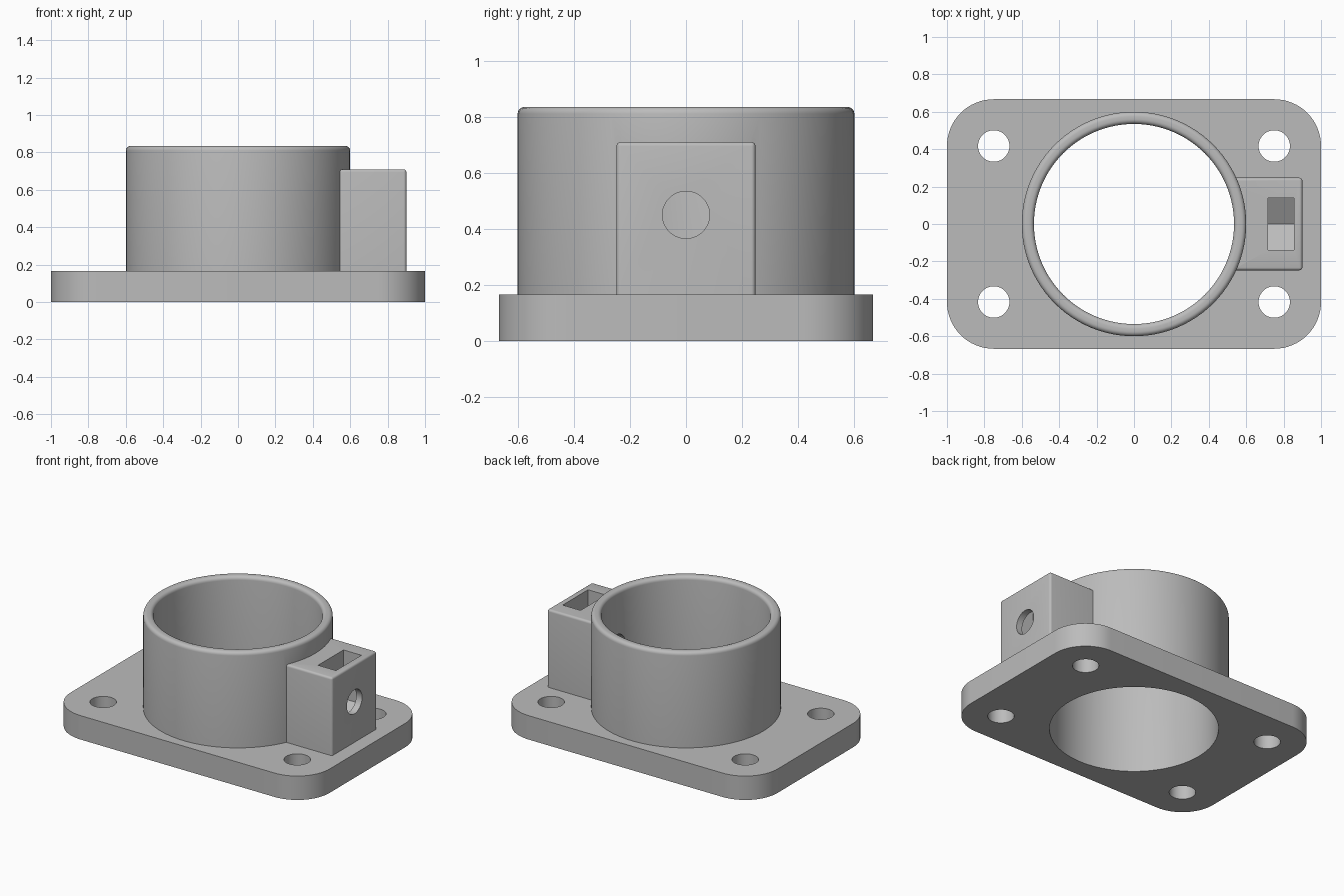
import bpy, bmesh, math
from mathutils import Matrix, Vector

cube = bpy.data.objects.get("Cube")
if cube:
    bpy.data.objects.remove(cube, do_unlink=True)

grey = bpy.data.materials.new("plain grey")
grey.use_nodes = True
colour = (0.5, 0.5, 0.5, 1)
grey.diffuse_color = colour
grey.node_tree.nodes["Principled BSDF"].inputs["Base Color"].default_value = colour


def finish(bm, name):
    bmesh.ops.recalc_face_normals(bm, faces=bm.faces)
    mesh = bpy.data.meshes.new(name)
    bm.to_mesh(mesh)
    bm.free()
    mesh.materials.append(grey)
    obj = bpy.data.objects.new(name, mesh)
    bpy.context.collection.objects.link(obj)
    return obj


def prism(name, points, offset):
    """Extrude a closed outline along an offset."""
    bm = bmesh.new()
    face = bm.faces.new([bm.verts.new(p) for p in points])
    ext = bmesh.ops.extrude_face_region(bm, geom=[face], use_keep_orig=True)
    verts = [g for g in ext["geom"] if isinstance(g, bmesh.types.BMVert)]
    bmesh.ops.translate(bm, verts=verts, vec=offset)
    return finish(bm, name)


def lathe(name, profile, steps=96):
    """Spin (radius, z) points that begin and end on the axis."""
    bm = bmesh.new()
    verts = [bm.verts.new((r, 0, z)) for r, z in profile]
    edges = [bm.edges.new(pair) for pair in zip(verts, verts[1:])]
    bmesh.ops.spin(bm, geom=verts + edges, cent=(0, 0, 0), axis=(0, 0, 1),
                   angle=math.tau, steps=steps)
    bmesh.ops.remove_doubles(bm, verts=bm.verts, dist=0.0001)
    return finish(bm, name)


def rod(name, radius, length, centre, axis):
    bm = bmesh.new()
    turn = Vector((0, 0, 1)).rotation_difference(Vector(axis)).to_matrix().to_4x4()
    bmesh.ops.create_cone(bm, cap_ends=True, segments=48, radius1=radius,
                          radius2=radius, depth=length,
                          matrix=Matrix.Translation(centre) @ turn)
    return finish(bm, name)


def arc(cx, cy, r, start, end, steps):
    angles = [math.radians(start + (end - start) * i / steps) for i in range(steps + 1)]
    return [(cx + r * math.cos(a), cy + r * math.sin(a)) for a in angles]


def combine(body, other, operation):
    mod = body.modifiers.new("join", "BOOLEAN")
    mod.operation = operation
    mod.solver = "EXACT"
    mod.object = other
    bpy.context.view_layer.objects.active = body
    bpy.ops.object.modifier_apply(modifier=mod.name)
    bpy.data.objects.remove(other, do_unlink=True)


# Flange plate with rounded corners
FLANGE_TOP, TOP, FILLET = 0.167, 0.835, 0.025
outline = []
for sx, sy, start in ((1, 1, 0), (-1, 1, 90), (-1, -1, 180), (1, -1, 270)):
    outline += arc(sx * 0.75, sy * 0.417, 0.25, start, start + 90, 16)
body = prism("flanged_socket", [(x, y, 0) for x, y in outline], (0, 0, FLANGE_TOP))

# Collar with a rounded outer rim
collar = lathe("collar", [(0, 0.08), (0.6, 0.08)]
               + arc(0.6 - FILLET, TOP - FILLET, FILLET, 0, 90, 5) + [(0, TOP)])
combine(body, collar, "UNION")

# Clamp block on the left side, edges softened
bm = bmesh.new()
bmesh.ops.create_cube(bm, size=1, matrix=Matrix.Translation((0.72, 0, 0.405))
                      @ Matrix.Diagonal((0.36, 0.495, 0.61, 1)))
soft = [e for e in bm.edges if all(v.co.z > 0.5 for v in e.verts)
        or all(v.co.x > 0.8 for v in e.verts)]
soft = [e for e in soft if any(v.co.x > 0.8 for v in e.verts)
        and any(v.co.z > 0.5 for v in e.verts)]
bmesh.ops.bevel(bm, geom=soft, offset=0.015, segments=4, profile=0.5, affect="EDGES")
combine(body, finish(bm, "clamp_block"), "UNION")

# Main bore, flared to round the inner rim
bore = lathe("bore", [(0, -0.1), (0.535, -0.1)]
             + arc(0.535 + FILLET, TOP - FILLET, FILLET, 180, 90, 5)
             + [(0.535 + FILLET, 0.95), (0, 0.95)])
combine(body, bore, "DIFFERENCE")

# Four mounting holes
for x in (-0.75, 0.75):
    for y in (-0.417, 0.417):
        combine(body, rod("mount_hole", 0.084, 0.5, (x, y, 0.1), (0, 0, 1)), "DIFFERENCE")

# Nut slot with a pointed floor, and the screw hole through to the bore
slot = [(-0.14, 0.9), (-0.14, 0.37), (0, 0.288), (0.14, 0.37), (0.14, 0.9)]
combine(body, prism("nut_slot", [(0.717, y, z) for y, z in slot], (0.138, 0, 0)), "DIFFERENCE")
combine(body, rod("screw_hole", 0.084, 0.7, (0.75, 0, 0.45), (1, 0, 0)), "DIFFERENCE")

# Smooth curved walls, sharp edges kept
bpy.ops.object.select_all(action="DESELECT")
body.select_set(True)
bpy.context.view_layer.objects.active = body
bpy.ops.object.shade_smooth_by_angle(angle=math.radians(30))
